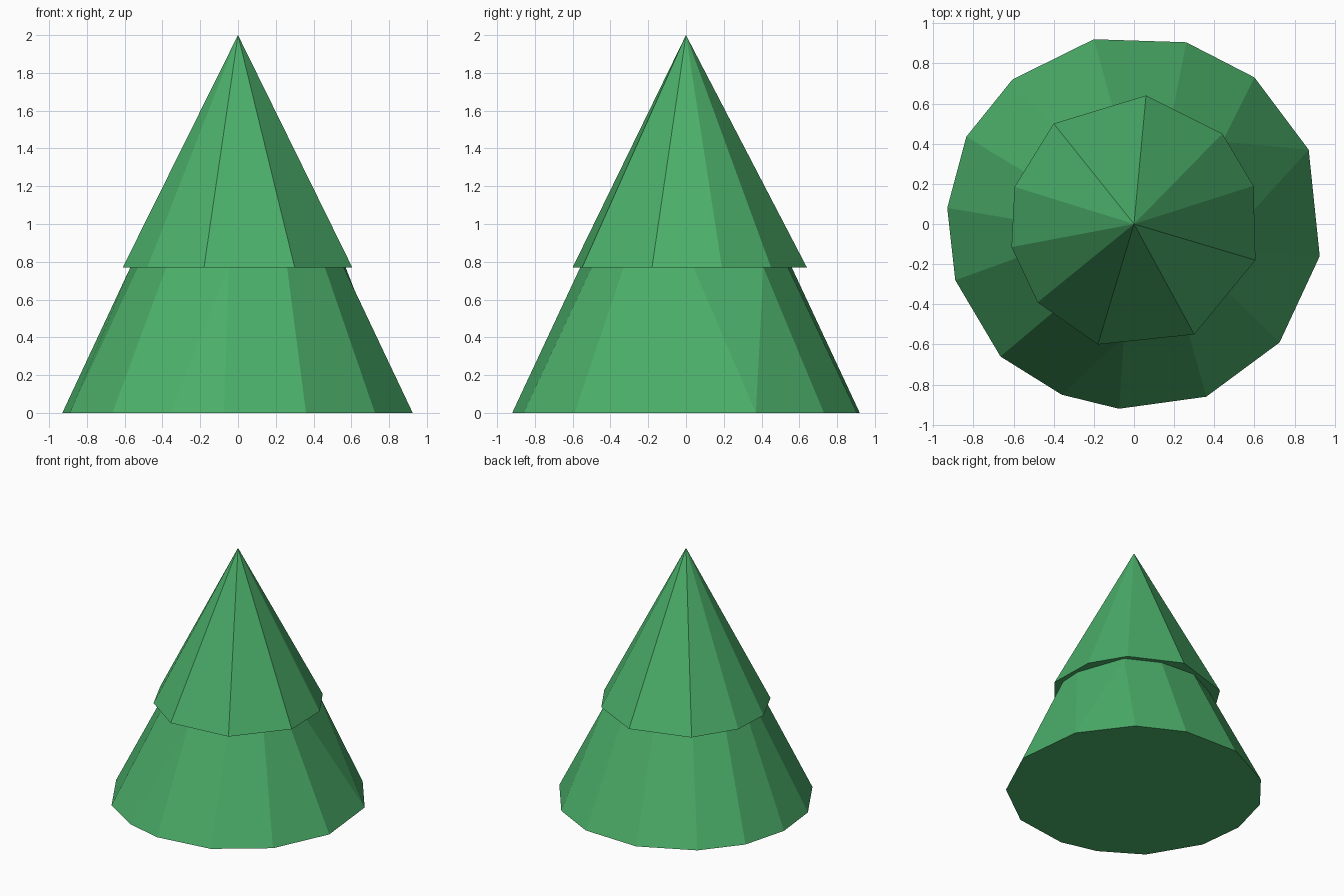
import bpy
import bmesh

cube = bpy.data.objects.get("Cube")
if cube:
    bpy.data.objects.remove(cube, do_unlink=True)

NECK = 0.77
TOP = 2.0

green = bpy.data.materials.new("leaf_green")
green.use_nodes = True
colour = (0.071, 0.429, 0.144, 1)
green.diffuse_color = colour
green.node_tree.nodes["Principled BSDF"].inputs["Base Color"].default_value = colour


def ring(bm, outline, z):
    return [bm.verts.new((x, y, z)) for x, y in outline]


def finish(bm, name):
    """Merge shared corners, orient the faces and make a flat-shaded object."""
    bmesh.ops.remove_doubles(bm, verts=bm.verts, dist=0.001)
    bmesh.ops.recalc_face_normals(bm, faces=bm.faces)
    mesh = bpy.data.meshes.new(name)
    bm.to_mesh(mesh)
    bm.free()
    mesh.materials.append(green)
    obj = bpy.data.objects.new(name, mesh)
    bpy.context.collection.objects.link(obj)
    return obj


# Lower tier: uneven skirt; a repeated corner makes a triangle
skirt = [(-0.2, 0.92), (0.26, 0.905), (0.6, 0.73), (0.87, 0.37), (0.87, 0.37),
         (0.925, -0.16), (0.725, -0.59), (0.36, -0.86), (-0.075, -0.92),
         (-0.36, -0.85), (-0.665, -0.66), (-0.89, -0.28), (-0.93, 0.08),
         (-0.835, 0.435), (-0.605, 0.72)]
neck = [(-0.1, 0.56), (0.19, 0.54), (0.44, 0.41), (0.44, 0.41), (0.57, 0.04),
        (0.56, -0.14), (0.46, -0.33), (0.26, -0.5), (-0.05, -0.56),
        (-0.05, -0.56), (-0.38, -0.42), (-0.53, -0.15), (-0.57, 0.02),
        (-0.53, 0.25), (-0.36, 0.43)]
bm = bmesh.new()
low, high = ring(bm, skirt, 0), ring(bm, neck, NECK)
for i in range(len(low)):
    j = (i + 1) % len(low)
    bm.faces.new((low[i], low[j], high[j], high[i]))
bm.faces.new(low)
finish(bm, "lower_foliage")

# Upper tier: uneven cone with a flat underside
brim = [(0.06, 0.64), (0.44, 0.45), (0.595, 0.19), (0.605, -0.18), (0.3, -0.55),
        (-0.18, -0.6), (-0.48, -0.39), (-0.61, -0.115), (-0.595, 0.185),
        (-0.4, 0.5)]
bm = bmesh.new()
base = ring(bm, brim, NECK)
tip = bm.verts.new((0, 0, TOP))
for i in range(len(base)):
    bm.faces.new((base[i], base[(i + 1) % len(base)], tip))
bm.faces.new(base)
finish(bm, "upper_foliage")
